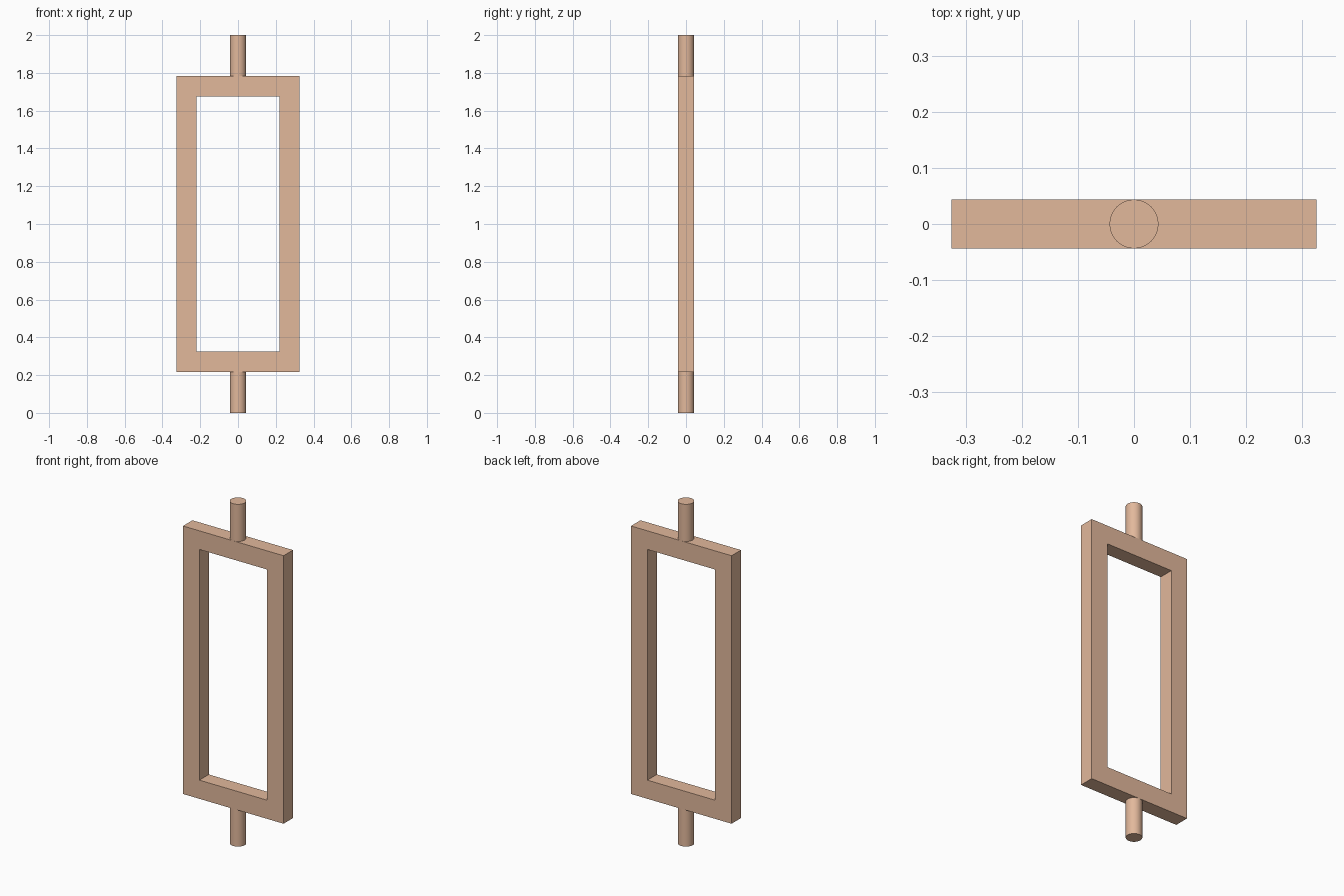
import bpy, bmesh

if "Cube" in bpy.data.objects:
    bpy.data.objects.remove(bpy.data.objects["Cube"])

HALF_DEPTH = 0.0435   # half frame thickness, also the rod radius
OUTER = (0.325, 0.783)  # half width, half height of the frame
INNER = (0.219, 0.674)
MID_Z = 1.0

copper = bpy.data.materials.new("copper")
copper.diffuse_color = (0.76, 0.48, 0.33, 1)
copper.use_nodes = True
copper.node_tree.nodes["Principled BSDF"].inputs["Base Color"].default_value = copper.diffuse_color


def corners(bm, half, y):
    w, h = half
    return [bm.verts.new((x, y, MID_Z + z))
            for x, z in ((-w, -h), (w, -h), (w, h), (-w, h))]


# Rectangular frame: flat ring extruded backwards
bm = bmesh.new()
outer = corners(bm, OUTER, -HALF_DEPTH)
inner = corners(bm, INNER, -HALF_DEPTH)
for i in range(4):
    j = (i + 1) % 4
    bm.faces.new((outer[i], outer[j], inner[j], inner[i]))
ring = bmesh.ops.extrude_face_region(bm, geom=bm.faces[:], use_keep_orig=True)
back = [v for v in ring["geom"] if isinstance(v, bmesh.types.BMVert)]
bmesh.ops.translate(bm, verts=back, vec=(0, 2 * HALF_DEPTH, 0))
bmesh.ops.recalc_face_normals(bm, faces=bm.faces[:])
mesh = bpy.data.meshes.new("frame")
bm.to_mesh(mesh)
bm.free()
mesh.materials.append(copper)
bpy.context.collection.objects.link(bpy.data.objects.new("frame", mesh))


# Round rods at the top and bottom of the frame
def rod(name, z0, z1):
    bpy.ops.mesh.primitive_cylinder_add(
        vertices=48, radius=HALF_DEPTH, depth=z1 - z0, location=(0, 0, (z0 + z1) / 2))
    ob = bpy.context.object
    ob.name = name
    ob.data.materials.append(copper)
    bpy.ops.object.shade_smooth_by_angle()


rod("bottom_rod", 0, MID_Z - OUTER[1])
rod("top_rod", MID_Z + OUTER[1], 2)
